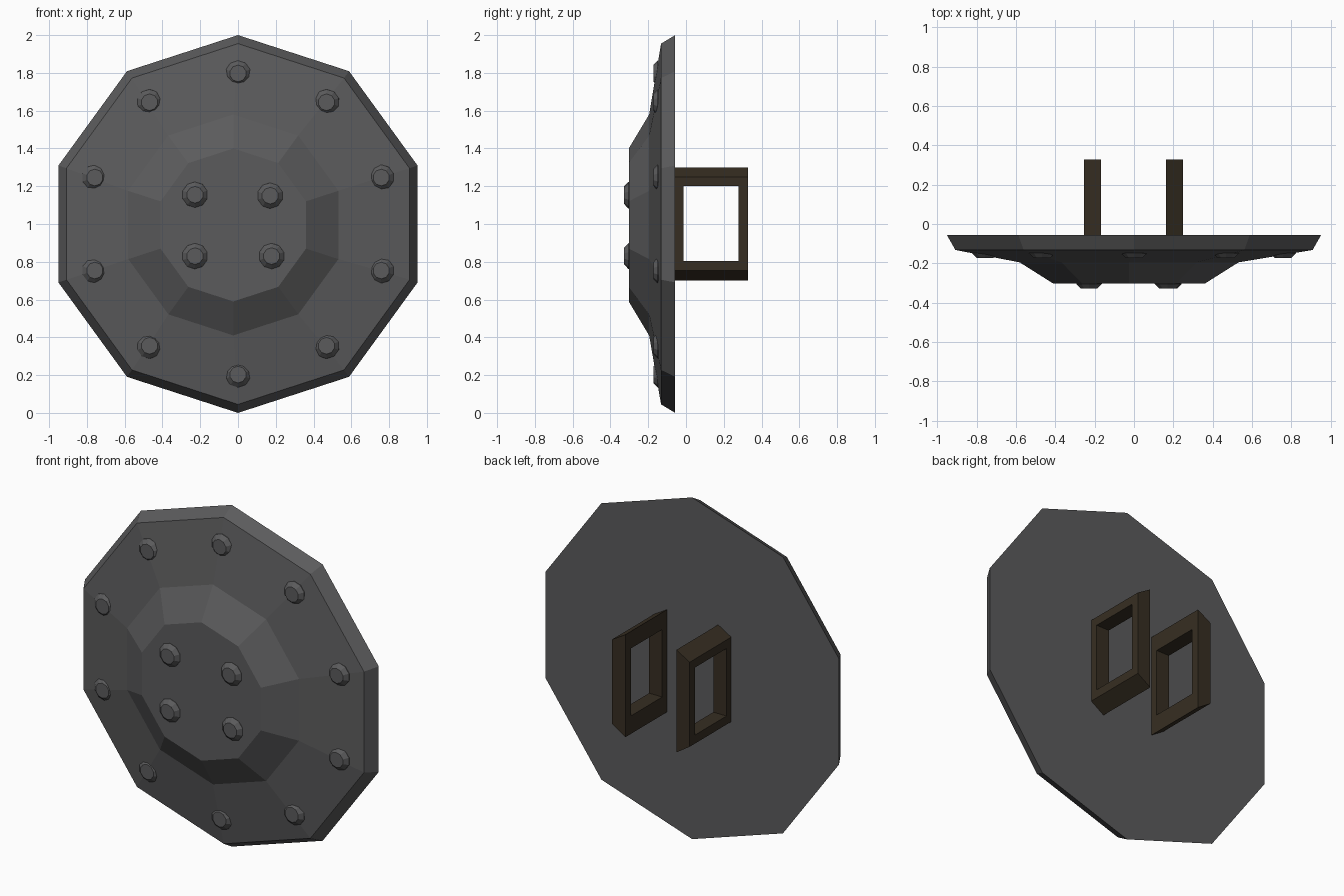
import bpy, bmesh, math

if "Cube" in bpy.data.objects:
    bpy.data.objects.remove(bpy.data.objects["Cube"])


def material(name, rgb):
    m = bpy.data.materials.new(name)
    m.diffuse_color = (*rgb, 1)
    m.use_nodes = True
    m.node_tree.nodes["Principled BSDF"].inputs["Base Color"].default_value = m.diffuse_color
    return m


IRON = material("dark iron", (0.105, 0.105, 0.108))
WOOD = material("dark leather brown", (0.037, 0.027, 0.016))


def finish(name, bm, mat):
    bmesh.ops.recalc_face_normals(bm, faces=bm.faces[:])
    me = bpy.data.meshes.new(name)
    bm.to_mesh(me)
    bm.free()
    me.materials.append(mat)
    ob = bpy.data.objects.new(name, me)
    bpy.context.collection.objects.link(ob)
    return ob


def lathe(name, rings, mat, sides=10):
    """Stack of polygon rings (radius, y, centre x, centre z), capped at both ends."""
    bm = bmesh.new()
    loops = []
    for r, y, cx, cz in rings:
        angles = [2 * math.pi * k / sides for k in range(sides)]
        loops.append([bm.verts.new((cx + r * math.sin(a), y, cz + r * math.cos(a))) for a in angles])
    for a, b in zip(loops, loops[1:]):
        for i in range(sides):
            j = (i + 1) % sides
            bm.faces.new((a[i], a[j], b[j], b[i]))
    bm.faces.new(loops[0])
    bm.faces.new(loops[-1])
    return finish(name, bm, mat)


# Ten-sided shield plate with bevelled rim and raised flat boss
lathe("shield_plate", [
    (1.0, -0.057, 0, 1.0),
    (0.955, -0.132, 0, 1.0),
    (0.585, -0.195, -0.025, 0.995),
    (0.405, -0.303, -0.025, 0.995),
], IRON)


# Rivets: ten round the rim, four on the boss
def rivet(name, x, z, front):
    lathe(name, [(0.07, front + 0.045, x, z), (0.068, front + 0.023, x, z),
                 (0.044, front, x, z)], IRON)


for k in range(10):
    a = 2 * math.pi * k / 10
    rivet(f"rim_rivet_{k}", 0.797 * math.sin(a), 1.0 + 0.797 * math.cos(a), -0.173)
for k, (x, z) in enumerate([(-0.228, 1.155), (0.17, 1.15), (-0.228, 0.83), (0.178, 0.83)]):
    rivet(f"boss_rivet_{k}", x, z, -0.328)


# Handles: rectangular loops whose top and bottom slope in towards the outer side
def handle(name, x_in, x_out):
    bm = bmesh.new()

    def rect(x, y0, y1, z0, z1):
        return [bm.verts.new((x, y, z)) for y, z in ((y0, z0), (y1, z0), (y1, z1), (y0, z1))]

    loops = [rect(x_in, -0.06, 0.328, 0.70, 1.30),
             rect(x_out, -0.06, 0.328, 0.755, 1.25),
             rect(x_out, -0.013, 0.277, 0.805, 1.20),
             rect(x_in, -0.013, 0.277, 0.805, 1.20)]
    for n in range(4):
        a, b = loops[n], loops[(n + 1) % 4]
        for i in range(4):
            j = (i + 1) % 4
            bm.faces.new((a[i], a[j], b[j], b[i]))
    finish(name, bm, WOOD)


handle("left_handle", -0.168, -0.253)
handle("right_handle", 0.163, 0.248)
